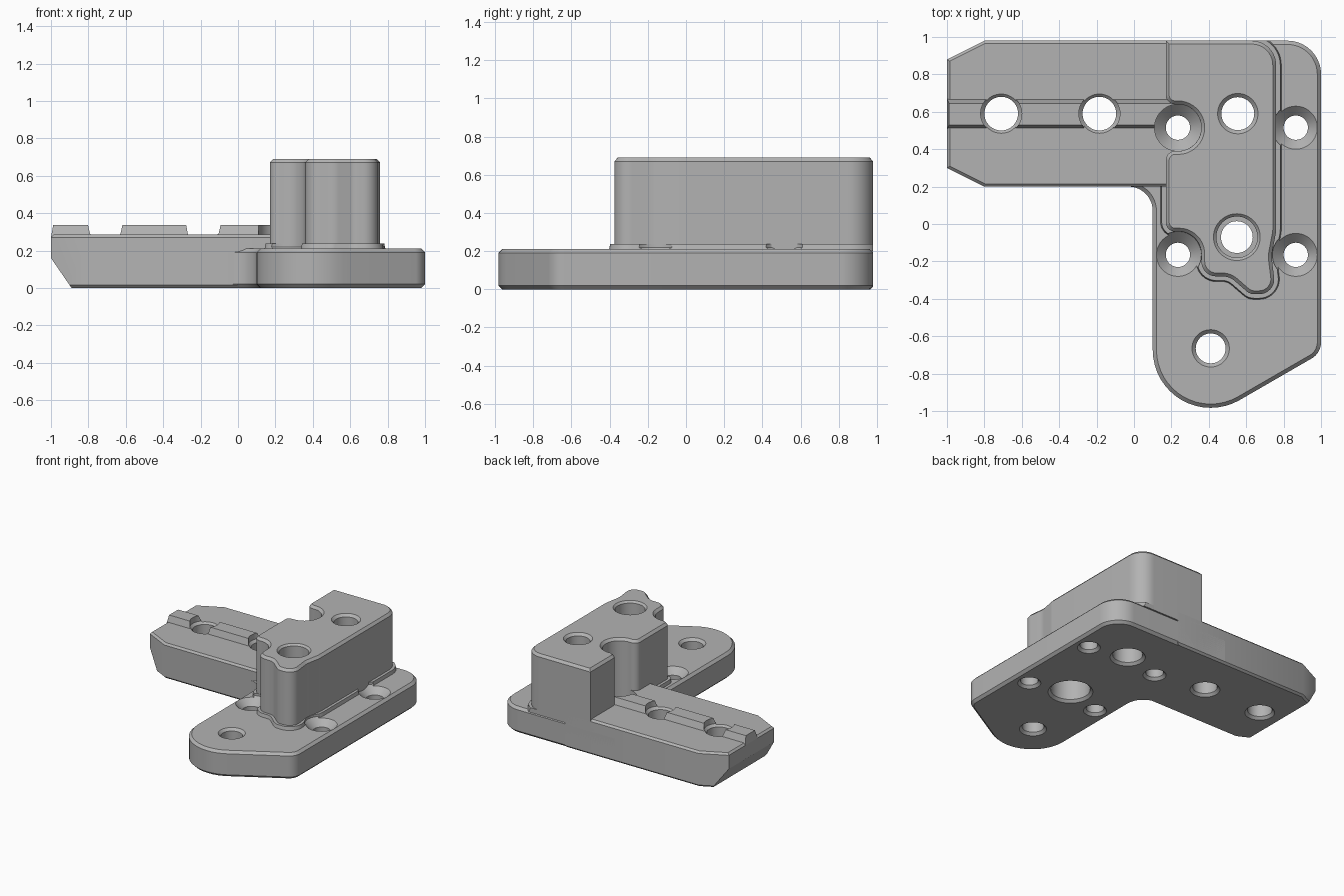
import bpy, bmesh, math
from mathutils import Vector

cube = bpy.data.objects.get("Cube")
if cube:
    bpy.data.objects.remove(cube, do_unlink=True)

grey = bpy.data.materials.new("plain grey")
grey.use_nodes = True
COLOUR = (0.45, 0.45, 0.45, 1)
grey.diffuse_color = COLOUR
grey.node_tree.nodes["Principled BSDF"].inputs["Base Color"].default_value = COLOUR


def rounded(corners, steps=10):
    """Counter-clockwise outline from (x, y, fillet radius) corners."""
    out = []
    for i, (x, y, r) in enumerate(corners):
        p = Vector((x, y))
        a = (Vector(corners[i - 1][:2]) - p).normalized()
        b = (Vector(corners[(i + 1) % len(corners)][:2]) - p).normalized()
        if r == 0:
            out.append(p)
            continue
        half = a.angle(b) / 2
        centre = p + (a + b).normalized() * (r / math.sin(half))
        start = p + a * (r / math.tan(half)) - centre
        end = p + b * (r / math.tan(half)) - centre
        sweep = math.atan2(start.x * end.y - start.y * end.x, start.dot(end))
        for k in range(steps + 1):
            t = sweep * k / steps
            c, s = math.cos(t), math.sin(t)
            out.append(centre + Vector((start.x * c - start.y * s, start.x * s + start.y * c)))
    return out


def offset(outline, d):
    """Grow a counter-clockwise outline by d."""
    out = []
    for i, p in enumerate(outline):
        e1 = (p - outline[i - 1]).normalized()
        e2 = (outline[(i + 1) % len(outline)] - p).normalized()
        n1, n2 = Vector((e1.y, -e1.x)), Vector((e2.y, -e2.x))
        out.append(p + (n1 + n2) * (d / (1 + n1.dot(n2))))
    return out


def loft(bm, rings):
    """Closed solid through a stack of (outline, z) rings."""
    loops = [[bm.verts.new((p[0], p[1], z)) for p in ring] for ring, z in rings]
    for lo, hi in zip(loops, loops[1:]):
        for i in range(len(lo)):
            bm.faces.new((lo[i - 1], lo[i], hi[i], hi[i - 1]))
    bm.faces.new(loops[0][::-1])
    bm.faces.new(loops[-1])


def trim(bm, co, normal):
    bmesh.ops.bisect_plane(bm, geom=bm.verts[:] + bm.edges[:] + bm.faces[:],
                           plane_co=co, plane_no=normal, clear_outer=True)
    bmesh.ops.holes_fill(bm, edges=bm.edges[:], sides=0)


def finish(name, bm):
    bmesh.ops.recalc_face_normals(bm, faces=bm.faces[:])
    mesh = bpy.data.meshes.new(name)
    bm.to_mesh(mesh)
    bm.free()
    mesh.materials.append(grey)
    ob = bpy.data.objects.new(name, mesh)
    bpy.context.collection.objects.link(ob)
    return ob


def slab(name, outline, profile, cut=None):
    bm = bmesh.new()
    loft(bm, [(offset(outline, d), z) for d, z in profile])
    if cut:
        trim(bm, *cut)
    return finish(name, bm)


def drill(bm, x, y, profile):
    turns = [2 * math.pi * i / 48 for i in range(48)]
    loft(bm, [([(x + r * math.cos(t), y + r * math.sin(t)) for t in turns], z)
              for r, z in profile])


def chamfered(z0, z1, c=0.02):
    return [(-c, z0), (0, z0 + c), (0, z1 - c), (-c, z1)]


# Foot plate with the rounded nose and the inner corner fillet
foot = rounded([(1, 0.98, 0.18), (-0.05, 0.98, 0), (-0.05, 0.2, 0), (0.1, 0.2, 0.13),
                (0.1, -1.21, 0.31), (1, -0.69, 0.1)], 16)
base_plate = slab("base_plate", foot, chamfered(0, 0.21))

# Side arm with clipped corners and a sloped underside at its end
arm = rounded([(0.4, 0.98, 0), (-0.8, 0.98, 0), (-1, 0.88, 0), (-1, 0.3, 0),
               (-0.8, 0.2, 0), (0.4, 0.2, 0)])
side_arm = slab("side_arm", arm, chamfered(0, 0.285, 0.015),
                ((-1, 0, 0.16), (-0.16, 0, -0.11)))

# Tall block, hollowed beside the screw seats
tower = rounded([(0.76, 0.98, 0.13), (0.17, 0.98, 0), (0.17, 0.64, 0.05),
                 (0.36, 0.64, 0.124), (0.36, 0.39, 0.124), (0.17, 0.39, 0.05),
                 (0.17, -0.04, 0.05), (0.36, -0.04, 0.12), (0.36, -0.28, 0.08),
                 (0.51, -0.28, 0.1), (0.62, -0.375, 0.06), (0.76, -0.375, 0.08),
                 (0.735, -0.17, 0.15), (0.76, -0.04, 0.15)])
tall_block = slab("tall_block", tower, [(0, 0.2), (0, 0.67), (-0.018, 0.69)])

# Low ledge around the foot of the block
ledge = slab("block_ledge", tower, [(0.03, 0.2), (0.022, 0.238), (-0.02, 0.238)],
             ((0, 0.98, 0), (0, 1, 0)))

# Guide rail in three pieces along the arm
bm = bmesh.new()
for x0, x1 in ((-1, -0.785), (-0.635, -0.265), (-0.115, 0.26)):
    foot_ring = [(x0, 0.51), (x1, 0.51), (x1, 0.67), (x0, 0.67)]
    e = 0.012
    top_ring = [(x0 + e, 0.53), (x1 - e, 0.53), (x1 - e, 0.645), (x0 + e, 0.645)]
    loft(bm, [(foot_ring, 0.27), (top_ring, 0.337)])
guide_rail = finish("guide_rail", bm)

# Hole cutters: countersunk seats, plain holes and stepped bores
low = bmesh.new()
for x in (0.235, 0.865):
    for y in (0.515, -0.165):
        drill(low, x, y, [(0.105, -0.02), (0.065, 0.02), (0.065, 0.16),
                          (0.125, 0.22), (0.125, 0.5)])
for x in (-0.71, -0.185):
    drill(low, x, 0.59, [(0.13, -0.02), (0.09, 0.02), (0.09, 0.27), (0.11, 0.29), (0.11, 0.5)])
drill(low, 0.41, -0.665, [(0.12, -0.02), (0.08, 0.02), (0.08, 0.19), (0.12, 0.23)])
low_cutter = finish("low_hole_cutter", low)

bores = bmesh.new()
drill(bores, 0.55, -0.07, [(0.185, -0.02), (0.145, 0.02), (0.145, 0.25), (0.085, 0.25),
                           (0.085, 0.4), (0.11, 0.4), (0.11, 0.675), (0.14, 0.705)])
drill(bores, 0.555, 0.59, [(0.15, -0.02), (0.11, 0.02), (0.11, 0.25), (0.088, 0.25),
                           (0.088, 0.67), (0.128, 0.71)])
bore_cutter = finish("bore_cutter", bores)

work = {base_plate: (low_cutter, bore_cutter), side_arm: (low_cutter,),
        ledge: (low_cutter, bore_cutter), guide_rail: (low_cutter,),
        tall_block: (bore_cutter,)}
for ob, cutters in work.items():
    bpy.ops.object.select_all(action="DESELECT")
    ob.select_set(True)
    bpy.context.view_layer.objects.active = ob
    for cutter in cutters:
        mod = ob.modifiers.new("holes", "BOOLEAN")
        mod.operation = "DIFFERENCE"
        mod.solver = "EXACT"
        mod.object = cutter
        bpy.ops.object.modifier_apply(modifier=mod.name)
    bpy.ops.object.shade_smooth_by_angle(angle=math.radians(30))

for cutter in (low_cutter, bore_cutter):
    bpy.data.objects.remove(cutter, do_unlink=True)
